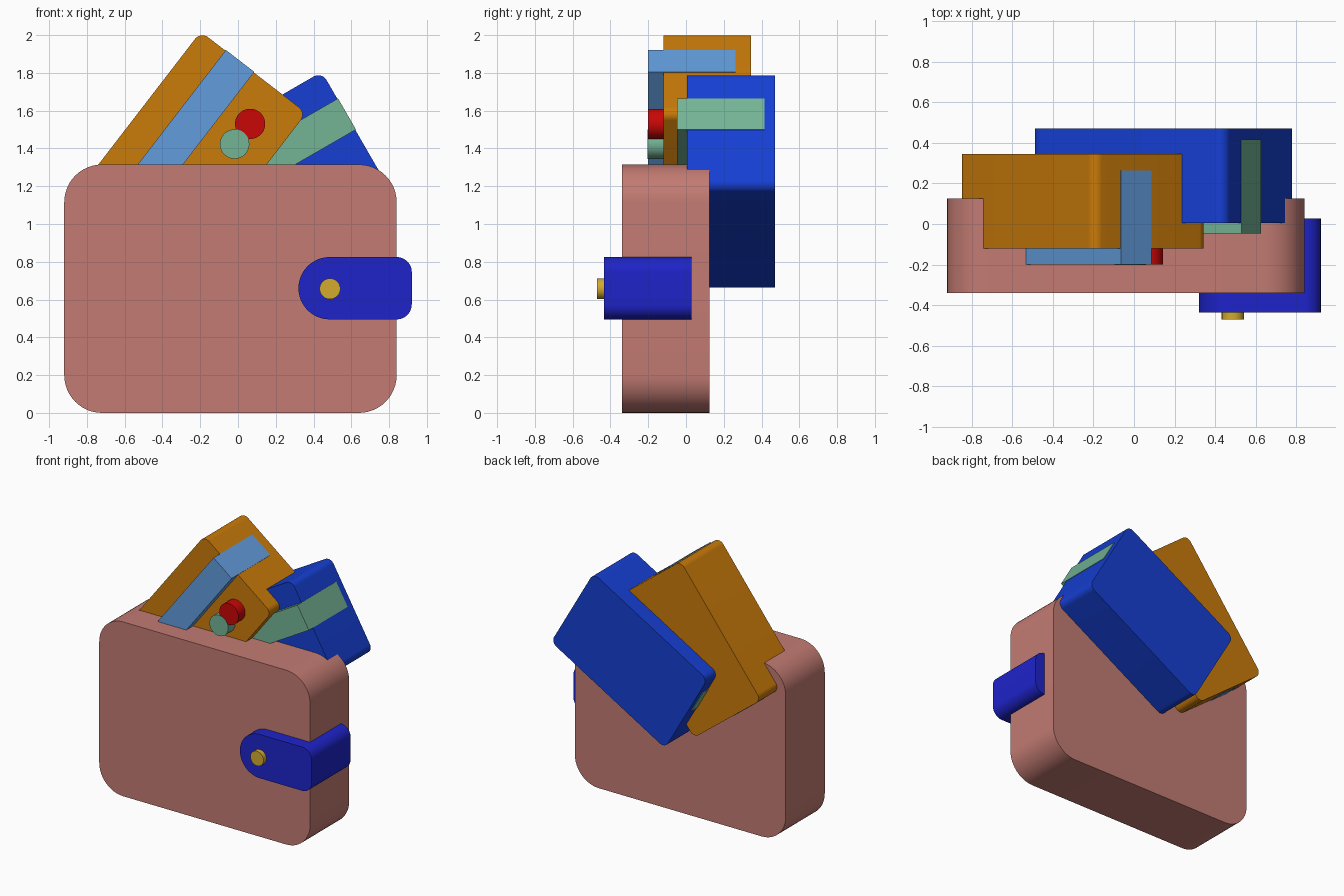
import bpy, bmesh
from math import sin, cos, pi, radians

if "Cube" in bpy.data.objects:
    bpy.data.objects.remove(bpy.data.objects["Cube"])


def finish(ob, name, rgb):
    ob.name = name
    mat = bpy.data.materials.new(name + "_colour")
    mat.diffuse_color = [(c / 255) ** 2.2 for c in rgb] + [1]
    mat.use_nodes = True
    mat.node_tree.nodes["Principled BSDF"].inputs["Base Color"].default_value = mat.diffuse_color
    ob.data.materials.append(mat)
    bpy.ops.object.select_all(action='DESELECT')
    ob.select_set(True)
    bpy.context.view_layer.objects.active = ob
    bpy.ops.object.shade_smooth_by_angle(angle=radians(30))


def slab(name, rgb, u, v, y, radii, tilt=0.0, segs=12):
    """Rounded rectangle in the tilted front plane, extruded along y.
    radii: lower left, lower right, upper right, upper left."""
    t = radians(tilt)
    signs = [(-1, -1), (1, -1), (1, 1), (-1, 1)]
    pts = []
    for i, ((su, sv), r) in enumerate(zip(signs, radii)):
        cu = (u[1] - r) if su > 0 else (u[0] + r)
        cv = (v[1] - r) if sv > 0 else (v[0] + r)
        n = segs if r else 0
        for k in range(n + 1):
            a = pi + (i + k / max(n, 1)) * pi / 2
            pts.append((cu + r * cos(a), cv + r * sin(a)))
    bm = bmesh.new()
    rings = [[bm.verts.new((a * cos(t) + b * sin(t), d, -a * sin(t) + b * cos(t)))
              for a, b in pts] for d in y]
    front, back = rings
    bm.faces.new(front)
    bm.faces.new(back[::-1])
    for i in range(len(pts)):
        j = (i + 1) % len(pts)
        bm.faces.new((front[i], back[i], back[j], front[j]))
    bmesh.ops.recalc_face_normals(bm, faces=bm.faces)
    me = bpy.data.meshes.new(name)
    bm.to_mesh(me)
    bm.free()
    ob = bpy.data.objects.new(name, me)
    bpy.context.collection.objects.link(ob)
    finish(ob, name, rgb)


def disc(name, rgb, x, z, r, y):
    bpy.ops.mesh.primitive_cylinder_add(
        vertices=48, radius=r, depth=y[1] - y[0],
        location=(x, (y[0] + y[1]) / 2, z), rotation=(pi / 2, 0, 0))
    finish(bpy.context.object, name, rgb)


def card(name, rgb, stripe_rgb, u0, v0, y0, tilt, stripe_y):
    """Thick card with a stripe wrapping over its front and ends."""
    slab(name, rgb, (u0, u0 + 0.706), (v0, v0 + 1.097), (y0, y0 + 0.465), [0.05] * 4, tilt)
    slab(name + "_stripe", stripe_rgb, (u0 + 0.165, u0 + 0.355),
         (v0 - 0.004, v0 + 1.101), stripe_y, [0] * 4, tilt)


GREEN = (115, 178, 148)

# wallet body, closing strap and snap button
slab("wallet_body", (193, 122, 114), (-0.92, 0.84), (0, 1.315), (-0.34, 0.125), [0.2] * 4)
slab("strap", (35, 40, 200), (0.32, 0.92), (0.495, 0.825), (-0.435, 0.028),
     [0.165, 0.08, 0.08, 0.165])
disc("snap_button", (210, 168, 50), 0.487, 0.657, 0.055, (-0.47, -0.4))

# two cards leaning out of the wallet
card("orange_card", (200, 122, 18), (98, 155, 220), -1.388, 0.382, -0.12, 37.6, (-0.2, 0.263))
card("blue_card", (28, 65, 210), GREEN, -1.342, 0.190, 0.005, 60, (-0.048, 0.415))

# overlapping emblem discs on the front card
disc("red_disc", (200, 15, 15), 0.064, 1.53, 0.08, (-0.2, -0.1))
disc("green_disc", GREEN, -0.018, 1.423, 0.078, (-0.203, -0.1))
